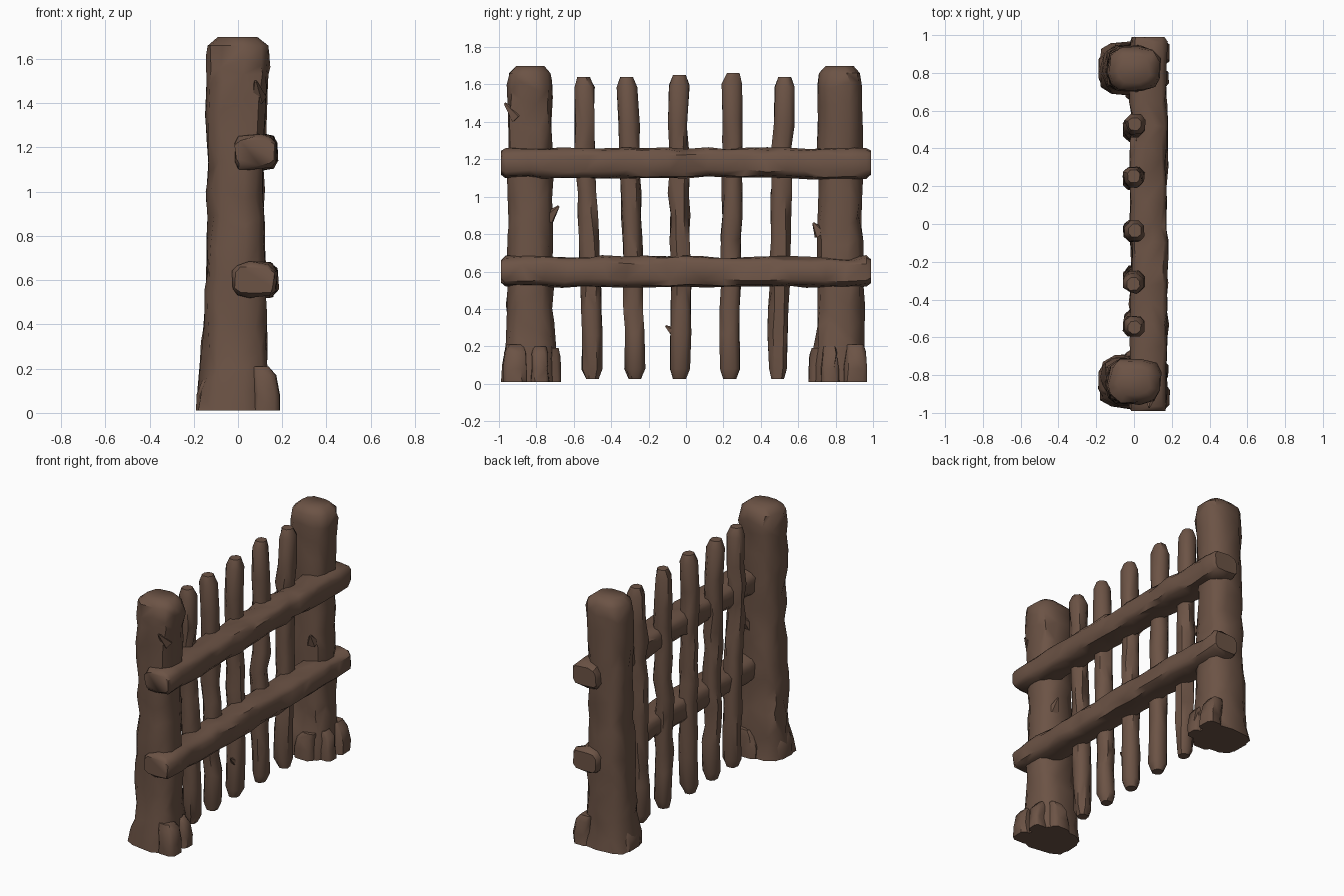
import bpy, bmesh, math, random
from mathutils import Vector

random.seed(7)
if "Cube" in bpy.data.objects:
    bpy.data.objects.remove(bpy.data.objects["Cube"], do_unlink=True)

wood = bpy.data.materials.new("brown wood")
wood.use_nodes = True
brown = (0.15, 0.087, 0.06, 1)
wood.diffuse_color = brown
bsdf = wood.node_tree.nodes["Principled BSDF"]
bsdf.inputs["Base Color"].default_value = brown
bsdf.inputs["Roughness"].default_value = 0.9


def finish(name, bm, angle=50):
    bmesh.ops.recalc_face_normals(bm, faces=bm.faces)
    mesh = bpy.data.meshes.new(name)
    bm.to_mesh(mesh)
    bm.free()
    mesh.materials.append(wood)
    obj = bpy.data.objects.new(name, mesh)
    bpy.context.collection.objects.link(obj)
    bpy.ops.object.select_all(action="DESELECT")
    obj.select_set(True)
    bpy.context.view_layer.objects.active = obj
    bpy.ops.object.shade_smooth_by_angle(angle=math.radians(angle))
    return obj


def squared(c, power):
    return math.copysign(abs(c) ** power, c)


def hewn_log(name, stations, along, sides=10, power=0.7, rough=0.06, dent=0.15):
    """Loft rough rings; each station is (centre, half width, half depth)."""
    bm = bmesh.new()
    u = Vector((1, 0, 0))
    v = Vector((0, 1, 0)) if along == "z" else Vector((0, 0, 1))
    w = u.cross(v)
    rings = []
    last = len(stations) - 1
    for k, (centre, a, b) in enumerate(stations):
        ring = []
        inner = 0 < k < last
        for i in range(sides):
            t = math.tau * (i + 0.5 + random.uniform(-0.18, 0.18)) / sides
            r = 1 + random.uniform(-rough, rough * 0.6)
            if inner and random.random() < 0.12:
                r -= dent
            p = Vector(centre) + u * squared(math.cos(t), power) * a * r
            p += v * squared(math.sin(t), power) * b * r
            if 1 < k < last - 1:
                p += w * random.uniform(-0.3, 0.3) * min(a, b)
            ring.append(bm.verts.new(p))
        rings.append(ring)
    for r0, r1 in zip(rings, rings[1:]):
        for i in range(sides):
            j = (i + 1) % sides
            quad = (r0[i], r0[j], r1[j], r1[i])
            if random.random() < 0.5:
                bm.faces.new((quad[0], quad[1], quad[2]))
                bm.faces.new((quad[0], quad[2], quad[3]))
            else:
                bm.faces.new((quad[0], quad[1], quad[3]))
                bm.faces.new((quad[1], quad[2], quad[3]))
    bm.faces.new(rings[0])
    bm.faces.new(rings[-1])
    return finish(name, bm)


def lerp(profile, z):
    for p, q in zip(profile, profile[1:]):
        if p[0] <= z <= q[0]:
            f = (z - p[0]) / (q[0] - p[0])
            return [s + (e - s) * f for s, e in zip(p, q)]
    return profile[-1]


# Thick end posts: height, centre x, half width x, half width y
post_profile = [(0.01, -0.02, 0.175, 0.15), (0.2, -0.02, 0.16, 0.14),
                (0.4, -0.015, 0.145, 0.13), (0.9, -0.01, 0.135, 0.122),
                (1.2, -0.01, 0.13, 0.122), (1.58, 0, 0.148, 0.125),
                (1.66, 0, 0.14, 0.115), (1.7, 0, 0.09, 0.075)]
heights = [0.01, 0.1, 0.2, 0.3, 0.4, 0.52, 0.64, 0.76, 0.88, 1.0,
           1.12, 1.25, 1.38, 1.5, 1.58, 1.66, 1.7]
for name, y in (("front_post", -0.835), ("back_post", 0.823)):
    stations = []
    for h in heights:
        z, cx, a, b = lerp(post_profile, h)
        stations.append(((cx, y, z), a, b))
    hewn_log(name, stations, "z", sides=11, rough=0.07, dent=0.1)

# Two horizontal rails fixed to the +x side
for name, z in (("lower_rail", 0.6), ("upper_rail", 1.18)):
    stations = [((0.075, -0.99, z), 0.09, 0.062)]
    n = 18
    for k in range(n + 1):
        y = -0.965 + 1.93 * k / n
        stations.append(((0.078 + random.uniform(-0.006, 0.006), y,
                          z + random.uniform(-0.004, 0.004)), 0.1, 0.083))
    stations.append(((0.075, 0.99, z), 0.09, 0.065))
    hewn_log(name, stations, "y", sides=10, power=0.55, rough=0.07, dent=0.12)

# Five slim pickets: y at the foot, y at the top, top height
pickets = [(-0.5, -0.55, 1.64), (-0.27, -0.315, 1.64), (-0.03, -0.04, 1.65),
           (0.23, 0.255, 1.66), (0.485, 0.525, 1.64)]
for i, (y0, y1, top) in enumerate(pickets):
    stations = []
    n = 13
    for k in range(n + 1):
        f = k / n
        r = 0.036 if k in (0, n) else 0.058
        z = 0.025 + (top - 0.025) * f
        if k == 1 or k == n - 1:
            z += 0.07 if k == n - 1 else -0.07
        wobble = random.uniform(-0.006, 0.006)
        stations.append(((wobble, y0 + (y1 - y0) * f + wobble, z), r, r))
    hewn_log(f"picket_{i + 1}", stations, "z", sides=8, power=0.85, dent=0.2)


def wedge(name, x, y, a, b, height, lean=0.03):
    d = lean if x < 0.1 else -lean
    stations = [((x, y, 0.01), a, b), ((x, y, 0.08), a, b),
                ((x + d * 0.4, y, height - 0.04), a * 0.92, b * 0.92),
                ((x + d, y, height), a * 0.65, b * 0.7)]
    hewn_log(name, stations, "z", sides=8, power=0.5, rough=0.05)


# Stubby wedges packed around the post feet
for side, cy in (("front", -0.83), ("back", 0.82)):
    s = -1 if cy < 0 else 1
    wedge(side + "_outer_wedge", 0.13, cy + s * 0.085, 0.06, 0.065, 0.21)
    wedge(side + "_inner_wedge", 0.13, cy - s * 0.05, 0.055, 0.05, 0.2)
    wedge(side + "_side_wedge", 0.02, cy - s * 0.115, 0.07, 0.05, 0.19)
    wedge(side + "_rear_wedge", -0.135, cy, 0.055, 0.08, 0.18, 0.04)


def splinter(name, base, tip, radius):
    bm = bmesh.new()
    base, tip = Vector(base), Vector(tip)
    bmesh.ops.create_cone(bm, cap_ends=True, segments=5, radius1=radius,
                          radius2=radius * 0.15, depth=(tip - base).length)
    turn = (tip - base).to_track_quat("Z", "Y").to_matrix()
    for vert in bm.verts:
        vert.co = turn @ vert.co + (base + tip) / 2
    finish(name, bm)


# Torn splinters on the posts and pickets
splinter("front_post_splinter", (0.04, -0.74, 0.88), (0.05, -0.68, 0.95), 0.04)
splinter("front_post_high_splinter", (0.09, -0.9, 1.42), (0.08, -0.97, 1.5), 0.04)
splinter("back_post_splinter", (0.06, 0.72, 0.8), (0.07, 0.68, 0.86), 0.04)
splinter("middle_picket_splinter", (0.02, -0.06, 0.27), (0.02, -0.11, 0.31), 0.03)
